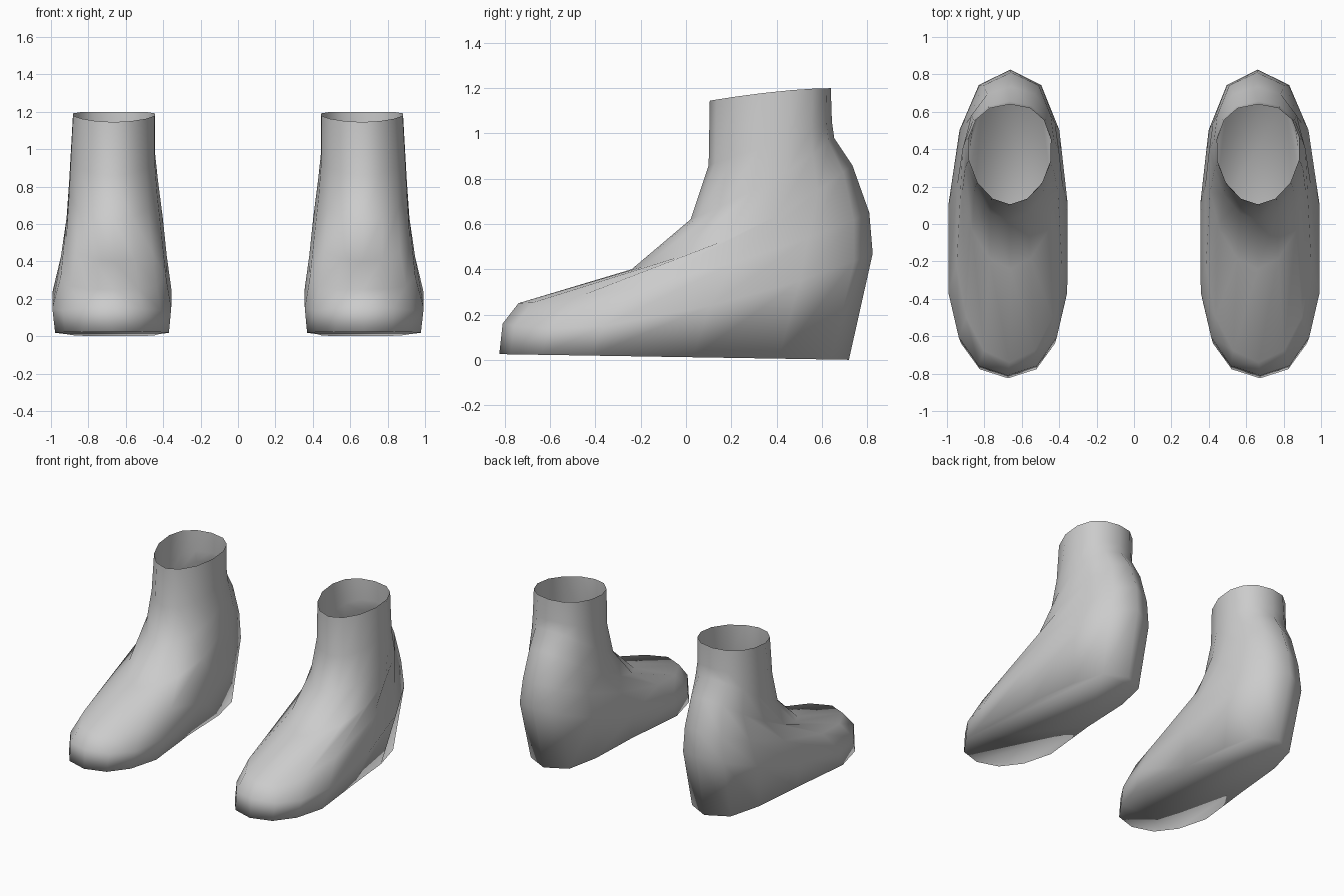
import bpy, bmesh, math

if "Cube" in bpy.data.objects:
    bpy.data.objects.remove(bpy.data.objects["Cube"])

N = 14          # points per cross-section

# Each ring runs from a front point to a back point:
# front y, front z, back y, back z, inner x, outer x, y of widest point,
# side dip, arch pinch, front roundness, back roundness
RINGS = [
    (-0.825, 0.025, 0.72, 0.00, 0.362, 0.985, -0.27, 0.00, 0.27, 2.3, 2.5),
    (-0.81, 0.16, 0.825, 0.47, 0.350, 1.00, -0.20, 0.10, 0.0, 2.3, 2.5),
    (-0.74, 0.25, 0.81, 0.65, 0.378, 0.955, -0.05, 0.07, 0.0, 2.2, 2.5),
    (-0.24, 0.40, 0.735, 0.86, 0.400, 0.925, 0.28, 0.07, 0.0, 1.9, 2.3),
    (0.02, 0.62, 0.655, 0.98, 0.425, 0.91, 0.37, 0.03, 0.0, 1.9, 2.3),
    (0.10, 0.86, 0.645, 1.05, 0.440, 0.90, 0.38, 0.00, 0.0, 1.9, 2.3),
    (0.105, 1.145, 0.64, 1.20, 0.440, 0.887, 0.40, -0.01, 0.0, 1.9, 2.3),
]


def spow(v, power):
    return math.copysign(abs(v) ** (2 / power), v)


def ring_points(ring, side):
    yf, zf, yb, zb, xi, xo, yw, dip, pinch, pf, pb = ring
    pts = []
    for i in range(N):
        a = 2 * math.pi * i / N
        power = pf if math.cos(a) > 0 else pb
        c, s = spow(math.cos(a), power), spow(math.sin(a), power)
        y = yw - c * (yw - yf) if c > 0 else yw - c * (yb - yw)
        t = (y - yf) / (yb - yf)
        z = zf + (zb - zf) * t - dip * math.sin(a) ** 2
        # narrow the sole under the arch
        waist = 1 - pinch * math.exp(-((y - 0.2) / 0.28) ** 2)
        x = (xi + xo) / 2 + s * waist * (xo - xi) / 2
        # the heel leans slightly inward
        x -= 0.035 * max(0, t - 0.5) * (1.2 - z)
        pts.append((side * x, y, z))
    return pts


def make_boot(name, side):
    bm = bmesh.new()
    loops = [[bm.verts.new(p) for p in ring_points(r, side)] for r in RINGS]
    for lo, hi in zip(loops, loops[1:]):
        for i in range(N):
            j = (i + 1) % N
            bm.faces.new((lo[i], lo[j], hi[j], hi[i]))
    # closed sole, open ankle
    bm.faces.new(loops[0][::-1])
    # both feet wound so that the outside faces out
    if side < 0:
        bmesh.ops.reverse_faces(bm, faces=bm.faces[:])
    for f in bm.faces:
        f.smooth = True
    mesh = bpy.data.meshes.new(name)
    bm.to_mesh(mesh)
    bm.free()
    bpy.context.collection.objects.link(bpy.data.objects.new(name, mesh))


make_boot("right_boot", 1)
make_boot("left_boot", -1)
